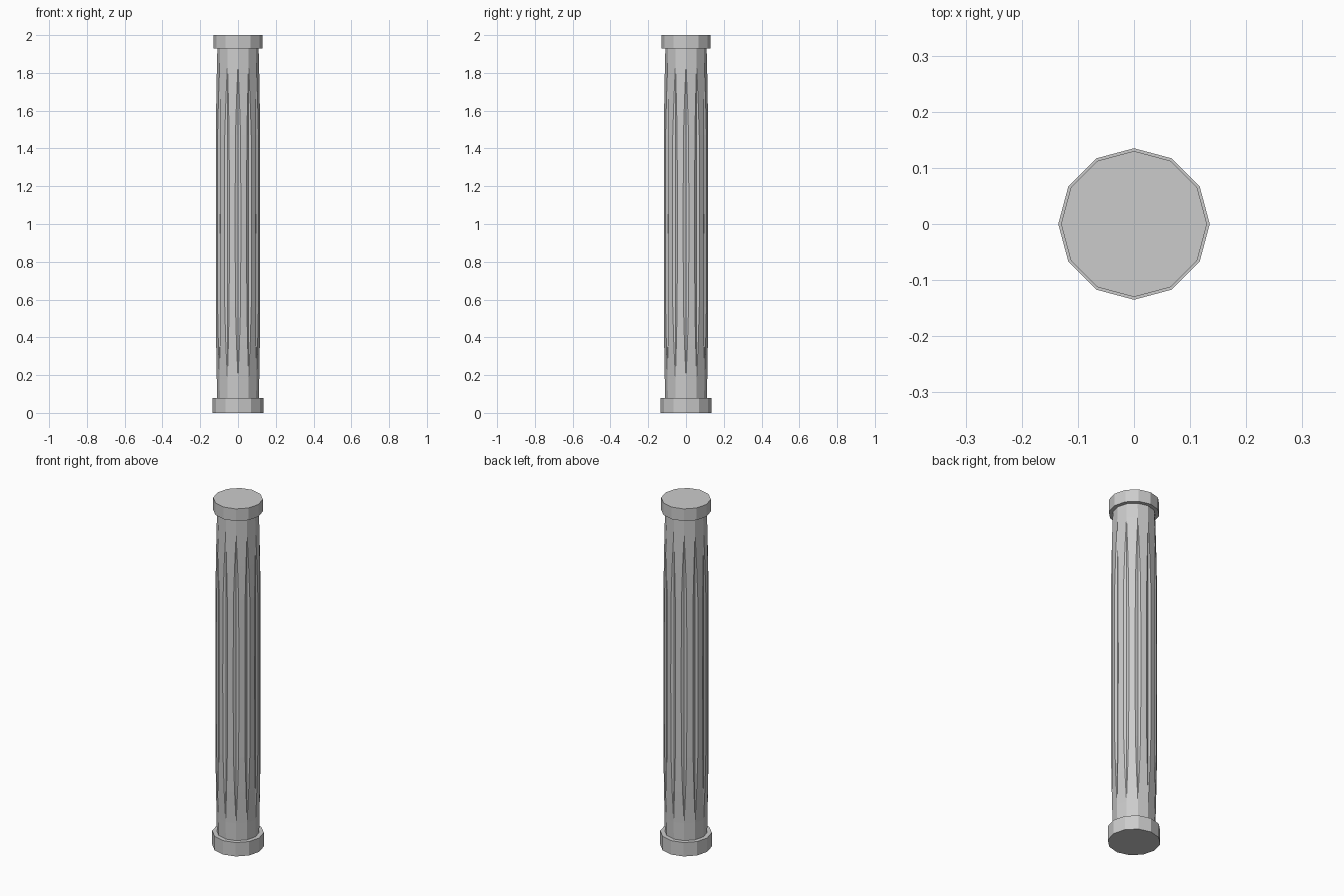
import bpy, bmesh
from math import cos, sin, pi
from mathutils import Vector

if "Cube" in bpy.data.objects:
    bpy.data.objects.remove(bpy.data.objects["Cube"])

SIDES = 12


def corner(i, r):
    a = 2 * pi * i / SIDES
    return Vector((r * cos(a), r * sin(a), 0))


def loft(name, rings):
    """Skin a stack of equal-length rings and cap both ends."""
    bm = bmesh.new()
    loops = [[bm.verts.new(p) for p in ring] for ring in rings]
    n = len(loops[0])
    for lo, hi in zip(loops, loops[1:]):
        for i in range(n):
            j = (i + 1) % n
            bm.faces.new((lo[i], lo[j], hi[j], hi[i]))
    bm.faces.new(loops[0][::-1])
    bm.faces.new(loops[-1])
    bmesh.ops.remove_doubles(bm, verts=bm.verts, dist=1e-5)
    bmesh.ops.recalc_face_normals(bm, faces=bm.faces)
    mesh = bpy.data.meshes.new(name)
    bm.to_mesh(mesh)
    bm.free()
    ob = bpy.data.objects.new(name, mesh)
    bpy.context.collection.objects.link(ob)
    return ob


def plain_ring(r, z):
    return [corner(i, r) + Vector((0, 0, z)) for i in range(SIDES)]


def fluted_ring(r, z, half_width, valley):
    """Twelve-sided ring with a V-shaped flute cut into every corner."""
    pts = []
    up = Vector((0, 0, z))
    for i in range(SIDES):
        c = corner(i, r)
        before = (corner(i - 1, r) - c).normalized() * half_width
        after = (corner(i + 1, r) - c).normalized() * half_width
        pts += [c + before + up, corner(i, valley) + up, c + after + up]
    return pts


# Base and cap
loft("base", [plain_ring(0.135, 0), plain_ring(0.135, 0.08)])
loft("cap", [plain_ring(0.13, 1.93), plain_ring(0.13, 2.0)])

# Swelling shaft; straight flutes run out where it narrows
# z, outer radius, flute half width, flute valley radius
profile = [
    (0.08, 0.111, 0, 0.111),
    (0.18, 0.1125, 0, 0.1125),
    (0.36, 0.1175, 0.008, 0.1115),
    (0.56, 0.1205, 0.014, 0.111),
    (1.00, 0.1215, 0.016, 0.111),
    (1.47, 0.1205, 0.014, 0.111),
    (1.66, 0.1170, 0.008, 0.111),
    (1.85, 0.1115, 0, 0.1115),
    (1.93, 0.109, 0, 0.109),
]
loft("fluted_shaft", [fluted_ring(r, z, w, v) for z, r, w, v in profile])
